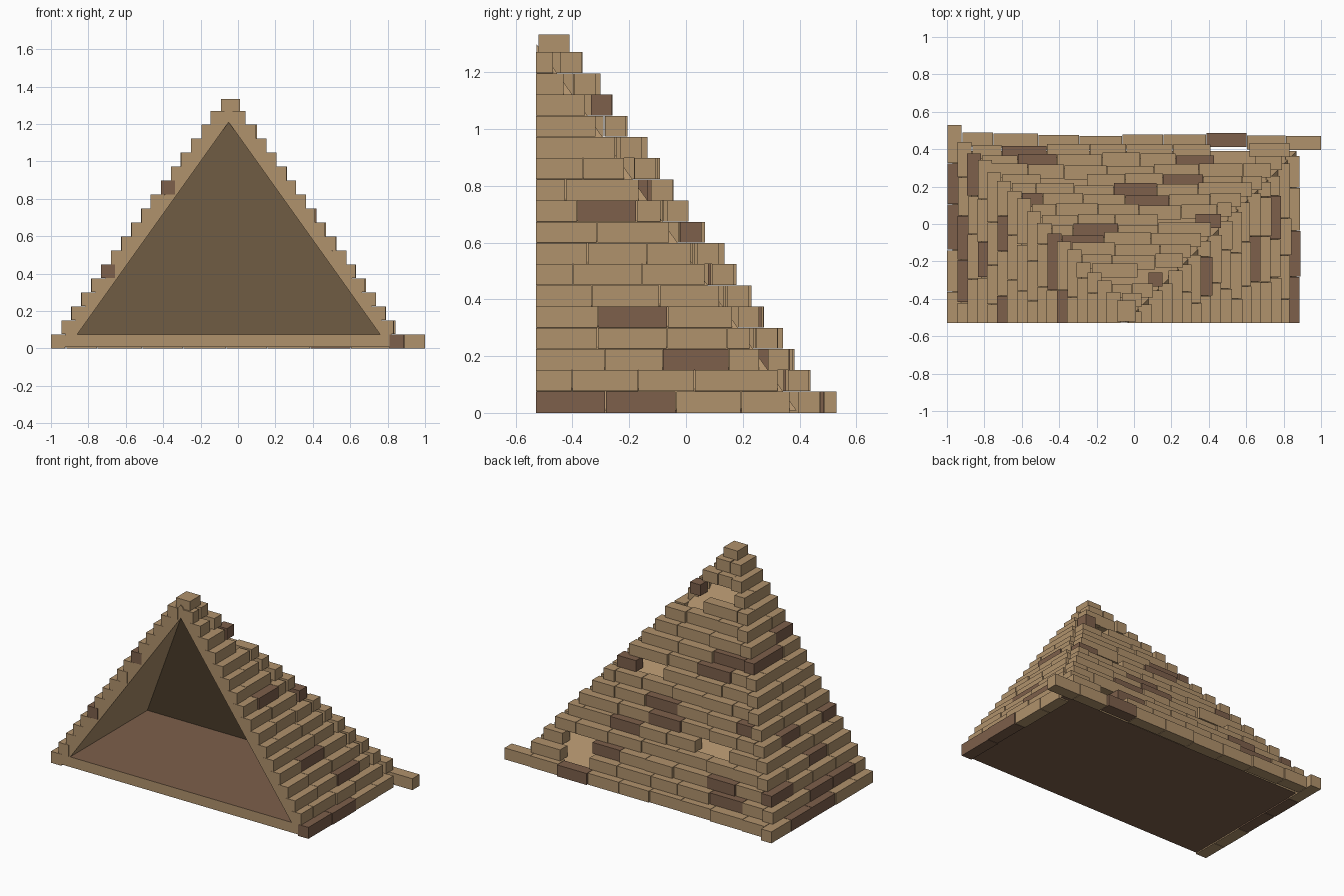
import bpy, bmesh, random
from mathutils import Vector

if "Cube" in bpy.data.objects:
    bpy.data.objects.remove(bpy.data.objects["Cube"])

random.seed(11)
CX, CUT = -0.05, -0.53        # pyramid axis and the cut-away front plane
LAYERS, H, STEP, D = 18, 0.0747, 0.0533, 0.075


def material(name, rgb):
    m = bpy.data.materials.new(name)
    m.diffuse_color = (*rgb, 1)
    m.use_nodes = True
    m.node_tree.nodes["Principled BSDF"].inputs["Base Color"].default_value = m.diffuse_color
    return m


tan = material("tan stone", (0.434, 0.287, 0.150))
brown = material("dark brown stone", (0.205, 0.115, 0.070))


def finish(bm, name):
    me = bpy.data.meshes.new(name)
    bm.to_mesh(me)
    bm.free()
    me.materials.append(tan)
    me.materials.append(brown)
    ob = bpy.data.objects.new(name, me)
    bpy.context.collection.objects.link(ob)
    return ob


def brick(bm, lo, hi, dark=False):
    lo, hi = Vector(lo), Vector(hi)
    r = bmesh.ops.create_cube(bm, size=1)
    for v in r["verts"]:
        v.co = Vector([(lo[k] + hi[k]) / 2 + v.co[k] * (hi[k] - lo[k]) for k in range(3)])
        for f in v.link_faces:
            f.material_index = int(dark)


def spans(a, b):
    """Split a course into bricks of uneven length."""
    out, p = [], a
    first = random.uniform(0.1, 0.25)
    while p < b - 0.001:
        q = p + (first if p == a else random.uniform(0.19, 0.25))
        if b - q < 0.07:
            q = b
        out.append((p, q))
        p = q
    return out


# Hollow half pyramid behind the bricks, open at the front
bm = bmesh.new()


def half_pyramid(w, z, top, y):
    pts = [(CX - w, y, z), (CX + w, y, z), (CX + w, CUT + w, z), (CX - w, CUT + w, z), (CX, y, top)]
    return [bm.verts.new(p) for p in pts]


L, R, BR, BL, A = half_pyramid(0.92, 0.008, 1.30, CUT + 0.003)
l, r, br, bl, a = half_pyramid(0.81, 0.075, 1.21, CUT + 0.003)
for f in [(L, BL, BR, R), (L, A, BL), (BL, A, BR), (BR, A, R),      # bottom and outside
          (L, R, r, l), (R, A, a, r), (A, L, l, a),                # cut front rim
          (l, bl, a), (bl, br, a), (br, r, a), (l, r, br, bl)]:    # cavity and floor
    bm.faces.new(f)
bmesh.ops.recalc_face_normals(bm, faces=bm.faces)
for f in bm.faces:
    f.material_index = int(abs(f.normal.z) > 0.99)                 # floor and underside
finish(bm, "inner_shell")

# Brick courses
left, right, back = bmesh.new(), bmesh.new(), bmesh.new()
gaps = [(1, 0.5), (2, 0.58), (4, -0.35), (8, 0.15), (13, 0.12), (14, 0.06)]   # fallen bricks


def is_dark():
    return random.random() < 0.17


def jit(s=0.006):
    return random.uniform(-s, s)


for i in range(LAYERS - 1):
    z0, z1 = i * H + (0.002 if i else 0), (i + 1) * H + 0.001
    xl, xr, yb = -1 + STEP * i, 0.89 - 0.0527 * i, 0.48 - STEP * i
    end = 0.53 if i == 0 else yb + 0.015 + jit(0.015)
    for p, q in spans(CUT, end):
        o = abs(jit())
        brick(left, (xl + o, p + 0.001, z0), (xl + o + D, q - (0 if q == end else 0.002), z1), is_dark())
    for p, q in spans(CUT, max(yb - 0.1 + jit(0.015), CUT + 0.06)):
        o = jit()
        brick(right, (xr - D + o, p + 0.001, z0), (xr + o, q - 0.002, z1), is_dark())
    stop = 1.0 if i == 0 else xr + jit(0.008)
    for p, q in spans(xl + D + 0.006, stop):
        if any(n == i and p <= x < q for n, x in gaps):
            continue
        o = jit(0.01)
        if q == 1.0:
            o = -0.01
        brick(back, (p + 0.001, yb - D + o, z0), (q - (0 if q == stop else 0.002), yb + o, z1), is_dark())
finish(left, "left_bricks")
finish(right, "right_bricks")
finish(back, "back_bricks")

# Single stone on the summit
bm = bmesh.new()
brick(bm, (-0.09, -0.52, 1.27), (0.012, -0.41, 1.333))
finish(bm, "capstone")
